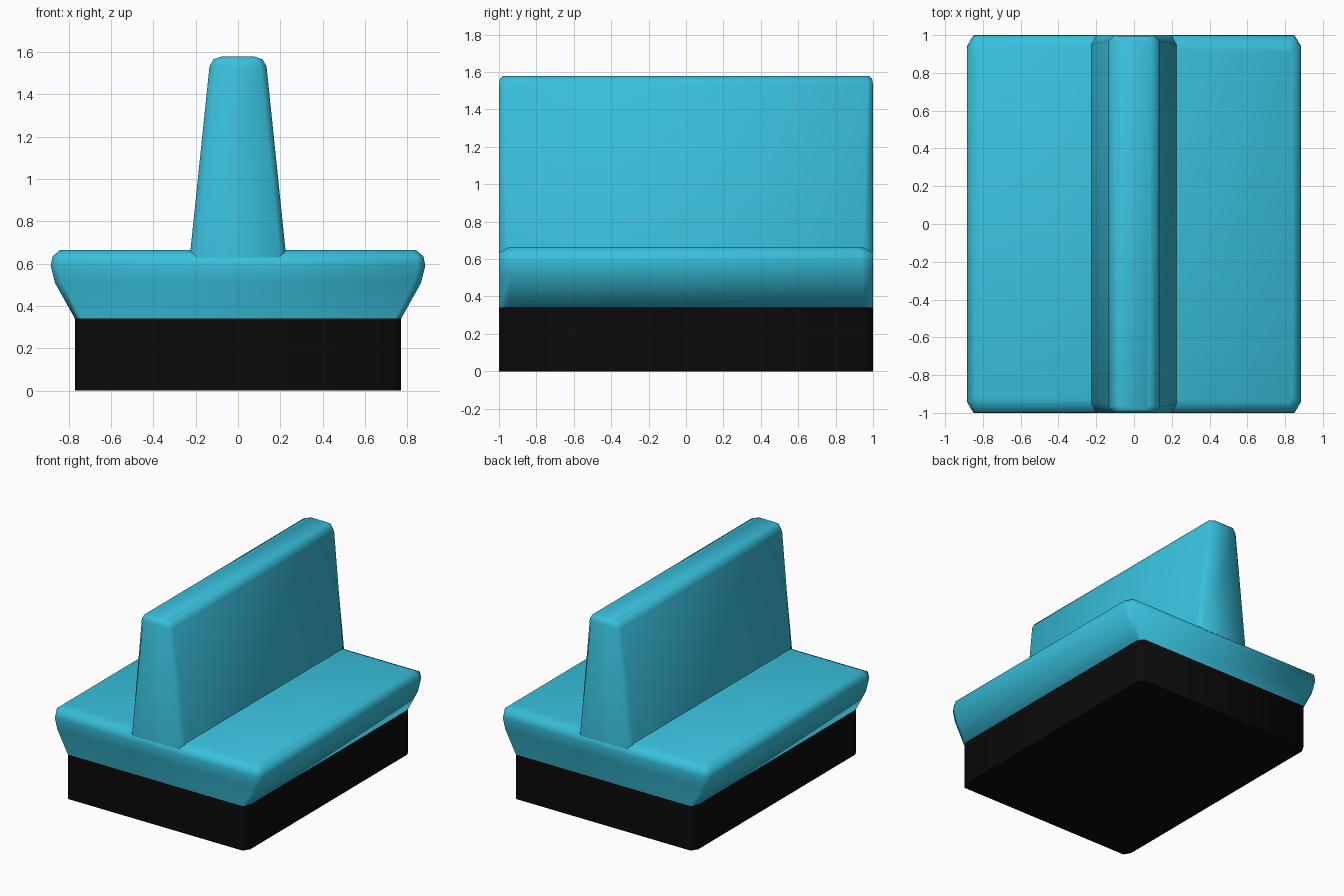
import bpy, bmesh, math

if "Cube" in bpy.data.objects:
    bpy.data.objects.remove(bpy.data.objects["Cube"])


def material(name, color):
    m = bpy.data.materials.new(name)
    m.diffuse_color = color
    m.use_nodes = True
    m.node_tree.nodes["Principled BSDF"].inputs["Base Color"].default_value = m.diffuse_color
    return m


def loft(name, rings, mat, angle):
    """Stack cut-corner rectangles: (z, half x, half y, corner x, corner y)."""
    bm = bmesh.new()
    loops = []
    for z, hx, hy, cx, cy in rings:
        pts = [(hx, cy - hy), (hx, hy - cy), (hx - cx, hy), (cx - hx, hy),
               (-hx, hy - cy), (-hx, cy - hy), (cx - hx, -hy), (hx - cx, -hy)]
        loops.append([bm.verts.new((x, y, z)) for x, y in pts])
    for a, b in zip(loops, loops[1:]):
        for i in range(8):
            j = (i + 1) % 8
            bm.faces.new((a[i], a[j], b[j], b[i]))
    bm.faces.new(loops[0][::-1])
    bm.faces.new(loops[-1])
    bmesh.ops.recalc_face_normals(bm, faces=bm.faces)
    me = bpy.data.meshes.new(name)
    bm.to_mesh(me)
    bm.free()
    ob = bpy.data.objects.new(name, me)
    bpy.context.collection.objects.link(ob)
    me.materials.append(mat)
    bpy.ops.object.select_all(action='DESELECT')
    ob.select_set(True)
    bpy.context.view_layer.objects.active = ob
    bpy.ops.object.shade_smooth_by_angle(angle=math.radians(angle))
    return ob


teal = material("teal_upholstery", (0.04, 0.53, 0.72, 1))
black = material("black_plinth", (0.003, 0.003, 0.003, 1))

# Plinth
loft("plinth", [(0, 0.77, 1, 0.03, 0.05), (0.34, 0.77, 1, 0.03, 0.05)], black, 65)

# Double-sided seat cushion, flaring outward with a rounded top edge
loft("seat", [
    (0.34, 0.77, 1.0, 0.03, 0.05),
    (0.51, 0.865, 1.0, 0.035, 0.06),
    (0.59, 0.885, 1.0, 0.035, 0.06),
    (0.635, 0.876, 0.998, 0.035, 0.06),
    (0.665, 0.84, 0.94, 0.02, 0.03),
], teal, 65)

# Tapered shared backrest
loft("backrest", [
    (0.63, 0.228, 1.0, 0.03, 0.05),
    (1.53, 0.135, 1.0, 0.03, 0.03),
    (1.565, 0.117, 0.995, 0.028, 0.03),
    (1.578, 0.08, 0.98, 0.015, 0.02),
], teal, 65)
